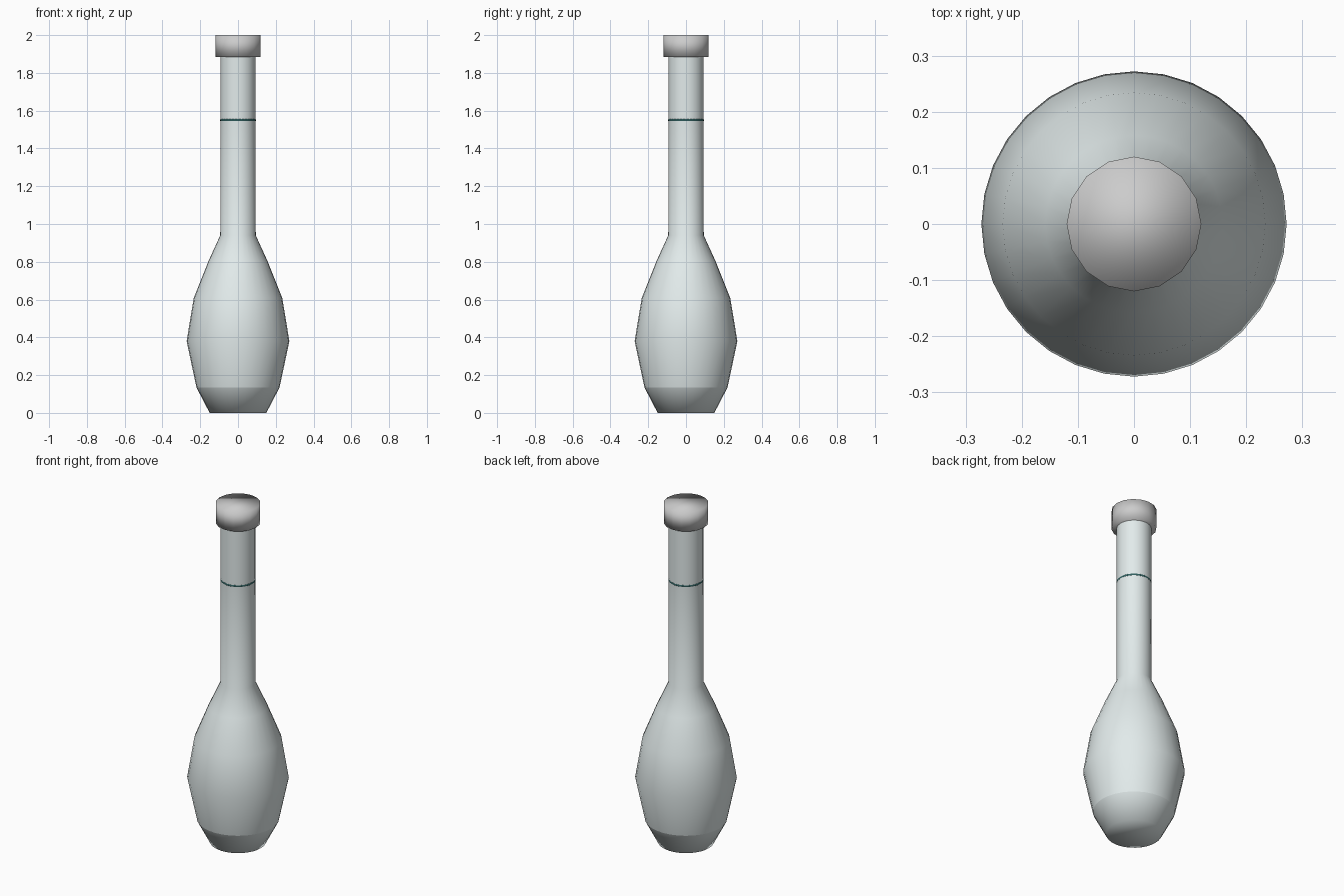
import bpy, bmesh
from math import sin, cos, pi

if "Cube" in bpy.data.objects:
    bpy.data.objects.remove(bpy.data.objects["Cube"])


def material(name, rgb):
    m = bpy.data.materials.new(name)
    m.diffuse_color = (*rgb, 1)
    m.use_nodes = True
    m.node_tree.nodes["Principled BSDF"].inputs["Base Color"].default_value = m.diffuse_color
    return m


def lathe(name, profile, sides, mat=None, bottom=True, top=True):
    """Revolve (radius, z) points around z, optionally filling the ends."""
    bm = bmesh.new()
    rings = [[bm.verts.new((r * cos(2 * pi * i / sides), r * sin(2 * pi * i / sides), z))
              for i in range(sides)] for r, z in profile]
    for a, b in zip(rings, rings[1:]):
        for i in range(sides):
            j = (i + 1) % sides
            bm.faces.new((a[i], a[j], b[j], b[i]))
    if bottom:
        bm.faces.new(rings[0][::-1])
    if top:
        bm.faces.new(rings[-1])
    for f in bm.faces:
        f.smooth = True
    mesh = bpy.data.meshes.new(name)
    bm.to_mesh(mesh)
    bm.free()
    ob = bpy.data.objects.new(name, mesh)
    bpy.context.collection.objects.link(ob)
    if mat:
        mesh.materials.append(mat)
    return ob


pale = material("pale", (0.76, 0.83, 0.83))
dark = material("dark", (0.03, 0.12, 0.12))

# Tapered foot with closed base
lathe("foot", [(0.15, 0), (0.22, 0.135)], 32, pale, top=False)

# Bulging body running up into the slim handle
lathe("body", [(0.22, 0.135), (0.272, 0.38), (0.234, 0.61), (0.158, 0.80),
               (0.094, 0.94), (0.093, 1.545)], 32, pale, bottom=False, top=False)

# Thin dark band round the handle
lathe("handle_band", [(0.093, 1.545), (0.094, 1.546), (0.094, 1.554), (0.093, 1.555)],
      32, dark, bottom=False, top=False)

# Upper handle
lathe("upper_handle", [(0.093, 1.555), (0.093, 1.89)], 32, pale, bottom=False, top=False)

# Sixteen-sided end knob
lathe("knob", [(0.12, 1.885), (0.12, 2.0)], 16)
